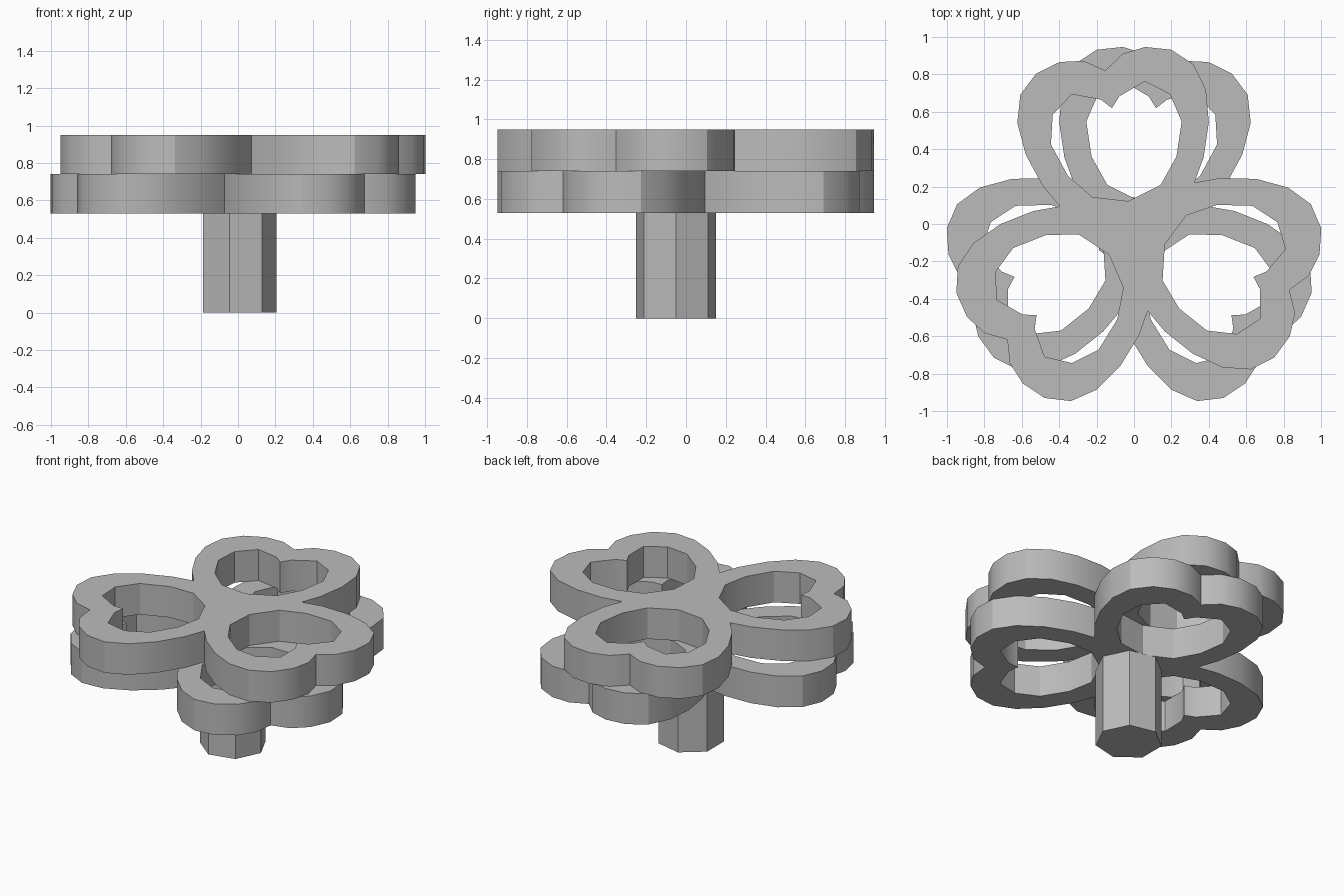
import bpy
import bmesh
import math
from mathutils import Vector, Matrix

cube = bpy.data.objects.get("Cube")
if cube:
    bpy.data.objects.remove(cube, do_unlink=True)

CENTRE = Vector((0, -0.05, 0))

grey = bpy.data.materials.new("plain_grey")
grey.use_nodes = True
colour = (0.5, 0.5, 0.5, 1)
grey.diffuse_color = colour
grey.node_tree.nodes["Principled BSDF"].inputs["Base Color"].default_value = colour

# Half of one heart petal, from the join with its neighbour to the outer notch
OUTER = [(0.365, 0.211), (0.437, 0.335), (0.497, 0.515), (0.512, 0.69), (0.47, 0.835),
         (0.367, 0.932), (0.232, 0.971), (0.105, 0.955), (0, 0.884)]
# Half of the hole in the petal, from its inner end to the small tooth
INNER = [(0, 0.175), (0.185, 0.23), (0.295, 0.365), (0.355, 0.545), (0.318, 0.7),
         (0.198, 0.79), (0.05, 0.735), (0, 0.68)]


def mirrored(half):
    """Close a half outline; both shared end points appear once."""
    return half + [(-x, y) for x, y in half[-2:0:-1]]


def finish(bm, name):
    bmesh.ops.recalc_face_normals(bm, faces=bm.faces)
    mesh = bpy.data.meshes.new(name)
    bm.to_mesh(mesh)
    bm.free()
    mesh.materials.append(grey)
    obj = bpy.data.objects.new(name, mesh)
    obj.location = CENTRE
    bpy.context.collection.objects.link(obj)
    bpy.ops.object.select_all(action='DESELECT')
    obj.select_set(True)
    bpy.context.view_layer.objects.active = obj
    bpy.ops.object.shade_smooth_by_angle(angle=math.radians(30))
    return obj


def loop_edges(bm, points):
    verts = [bm.verts.new(p) for p in points]
    return [bm.edges.new((v, verts[i - 1])) for i, v in enumerate(verts)]


def petal_layer(name, turn, bottom, height):
    """Three heart petals with holes, joined in the middle."""
    bm = bmesh.new()
    rim, edges = [], []
    for i in range(3):
        rot = Matrix.Rotation(math.radians(turn + 120 * i), 3, 'Z')
        rim += [rot @ Vector((x, y, bottom)) for x, y in mirrored(OUTER)]
        edges += loop_edges(bm, [rot @ Vector((x, y, bottom)) for x, y in mirrored(INNER)])
    edges += loop_edges(bm, rim)
    bmesh.ops.triangle_fill(bm, use_beauty=True, use_dissolve=False, edges=edges,
                            normal=(0, 0, 1))
    result = bmesh.ops.extrude_face_region(bm, geom=bm.faces[:], use_keep_orig=True)
    top = [g for g in result["geom"] if isinstance(g, bmesh.types.BMVert)]
    bmesh.ops.translate(bm, verts=top, vec=(0, 0, height))
    return finish(bm, name)


# Two layers turned opposite ways
petal_layer("lower_petals", -10, 0.53, 0.21)
petal_layer("upper_petals", 10, 0.74, 0.21)

# Seven-sided stem with a corner towards +x
bm = bmesh.new()
ring = [bm.verts.new((0.207 * math.cos(a), 0.207 * math.sin(a), 0))
        for a in (math.tau * i / 7 for i in range(7))]
base = bm.faces.new(ring)
result = bmesh.ops.extrude_face_region(bm, geom=[base], use_keep_orig=True)
top = [g for g in result["geom"] if isinstance(g, bmesh.types.BMVert)]
bmesh.ops.translate(bm, verts=top, vec=(0, 0, 0.53))
finish(bm, "stem")
